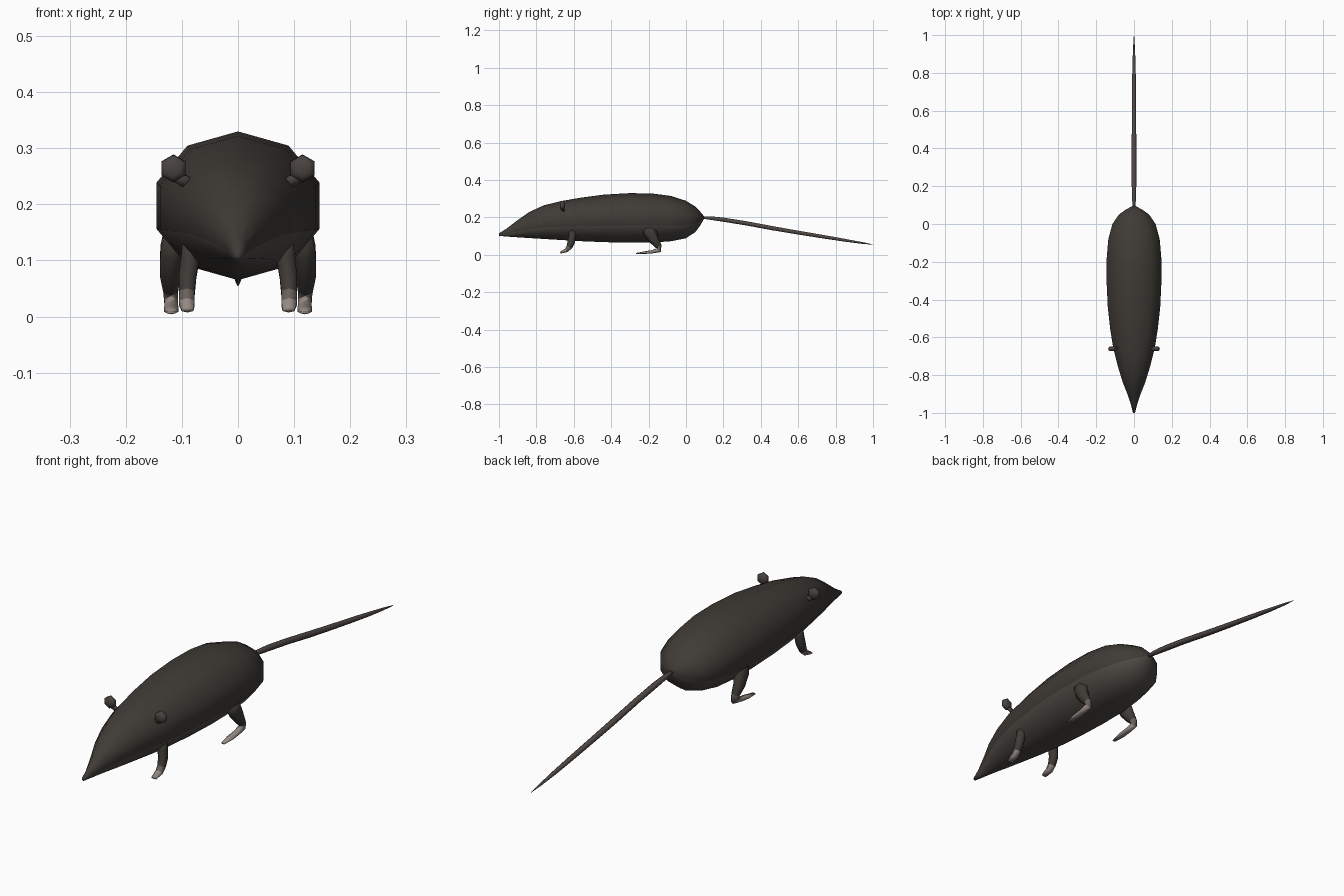
import bpy, bmesh, math
from mathutils import Vector


def material(name, rgb):
    m = bpy.data.materials.new(name)
    m.diffuse_color = (*rgb, 1)
    return m


FUR = material("dark_fur", (0.050, 0.044, 0.037))
BELLY = material("belly_fur", (0.075, 0.067, 0.058))
SKIN = material("tail_skin", (0.082, 0.068, 0.061))
SHIN = material("shin_skin", (0.14, 0.115, 0.10))
PAW = material("pale_paw", (0.30, 0.25, 0.23))
EAR = material("ear_skin", (0.066, 0.056, 0.050))


def loft(name, rings, mats, rule=lambda c, i, j: 0):
    """Skin closed rings of points; rule(centre, ring, side) picks the material."""
    bm = bmesh.new()
    vs = [[bm.verts.new(p) for p in r] for r in rings]
    n = len(vs[0])
    for i in range(len(vs) - 1):
        for j in range(n):
            k = (j + 1) % n
            f = bm.faces.new((vs[i][j], vs[i][k], vs[i + 1][k], vs[i + 1][j]))
            f.material_index = rule(f.calc_center_median(), i, j)
    for i, r in ((0, vs[0]), (len(vs) - 2, vs[-1])):
        f = bm.faces.new(r)
        f.material_index = rule(f.calc_center_median(), i, 0)
    bmesh.ops.recalc_face_normals(bm, faces=bm.faces)
    for f in bm.faces:
        f.smooth = True
    me = bpy.data.meshes.new(name)
    bm.to_mesh(me)
    bm.free()
    for m in mats:
        me.materials.append(m)
    ob = bpy.data.objects.new(name, me)
    bpy.context.collection.objects.link(ob)
    return ob


def tube(name, path, sides, mats, rule=lambda c, i, j: 0):
    """Path of (x, y, z, half width in x, half thickness), bent in the yz plane."""
    pts = [Vector(p[:3]) for p in path]
    rings = []
    for i, p in enumerate(path):
        d = (pts[min(i + 1, len(pts) - 1)] - pts[max(i - 1, 0)]).normalized()
        up = d.cross(Vector((1, 0, 0))).normalized()
        side = up.cross(d).normalized()
        rings.append([pts[i] + side * p[3] * math.cos(a) + up * p[4] * math.sin(a)
                      for a in (math.tau * (s + 0.5) / sides for s in range(sides))])
    return loft(name, rings, mats, rule)


# Body with pointed snout: y, top, bottom, half width
profile = [
    (-1.0, 0.115, 0.102, 0.006), (-0.96, 0.140, 0.098, 0.016),
    (-0.90, 0.186, 0.094, 0.037), (-0.84, 0.228, 0.090, 0.062),
    (-0.76, 0.265, 0.085, 0.088), (-0.66, 0.289, 0.079, 0.115),
    (-0.56, 0.306, 0.073, 0.132), (-0.44, 0.322, 0.068, 0.146),
    (-0.30, 0.330, 0.065, 0.153), (-0.18, 0.328, 0.066, 0.152),
    (-0.08, 0.315, 0.073, 0.143), (0.0, 0.289, 0.089, 0.120),
    (0.05, 0.258, 0.122, 0.084), (0.075, 0.232, 0.155, 0.048),
    (0.095, 0.208, 0.190, 0.009),
]
body_rings = []
for y, top, bot, w in profile:
    ring = []
    for s in range(10):
        a = math.radians(90 - 36 * s)
        ring.append((w * math.cos(a), y, (top + bot) / 2 + (top - bot) / 2 * math.sin(a)))
    body_rings.append(ring)
loft("body", body_rings, [FUR, BELLY],
     lambda c, i, j: int(math.sin(math.radians(72 - 36 * j)) < -0.5))

# Long tapering tail
tail = [(0, 0.08, 0.200, 0.006, 0.006), (0, 0.13, 0.197, 0.011, 0.010),
        (0, 0.20, 0.188, 0.013, 0.012), (0, 0.32, 0.169, 0.013, 0.012),
        (0, 0.46, 0.143, 0.013, 0.012), (0, 0.60, 0.119, 0.012, 0.011),
        (0, 0.74, 0.096, 0.011, 0.010), (0, 0.85, 0.078, 0.009, 0.008),
        (0, 0.94, 0.064, 0.005, 0.005), (0, 1.0, 0.055, 0.001, 0.001)]
tube("tail", tail, 8, [SKIN])

# Legs and ears on both sides
front_leg = [(0.080, -0.605, 0.145, 0.020, 0.020), (0.085, -0.608, 0.105, 0.019, 0.020),
             (0.090, -0.613, 0.070, 0.018, 0.020), (0.091, -0.624, 0.042, 0.016, 0.016),
             (0.091, -0.640, 0.024, 0.016, 0.011), (0.090, -0.672, 0.012, 0.012, 0.005)]
hind_leg = [(0.108, -0.205, 0.155, 0.026, 0.036), (0.117, -0.190, 0.115, 0.025, 0.036),
            (0.121, -0.170, 0.078, 0.021, 0.026), (0.120, -0.147, 0.046, 0.015, 0.017),
            (0.119, -0.142, 0.026, 0.014, 0.014), (0.119, -0.180, 0.017, 0.014, 0.009),
            (0.119, -0.220, 0.012, 0.015, 0.007), (0.119, -0.268, 0.007, 0.008, 0.003)]


def leg_colour(c, i, j):
    return 2 if c.z < 0.030 else 1 if c.z < 0.047 else 0


def flip(path, s):
    return [(p[0] * s, *p[1:]) for p in path]


for s, label in ((-1, "left"), (1, "right")):
    tube("front_leg_" + label, flip(front_leg, s), 6, [FUR, SHIN, PAW], leg_colour)
    tube("hind_leg_" + label, flip(hind_leg, s), 6, [FUR, SHIN, PAW], leg_colour)
    # Small six-sided ear, narrow at the root, rounded at the rim
    rings = []
    for y, r in ((-0.673, 0.014), (-0.667, 0.024), (-0.656, 0.025), (-0.648, 0.013)):
        rings.append([(s * (0.115 + r * math.cos(a)), y, 0.264 + r * math.sin(a))
                      for a in (math.radians(30 + 60 * k) for k in range(6))])
    loft("ear_" + label, rings, [EAR])
    stem = [(s * 0.085, -0.655, 0.235, 0.012, 0.007), (s * 0.112, -0.660, 0.252, 0.012, 0.007)]
    tube("ear_root_" + label, stem, 6, [EAR])
